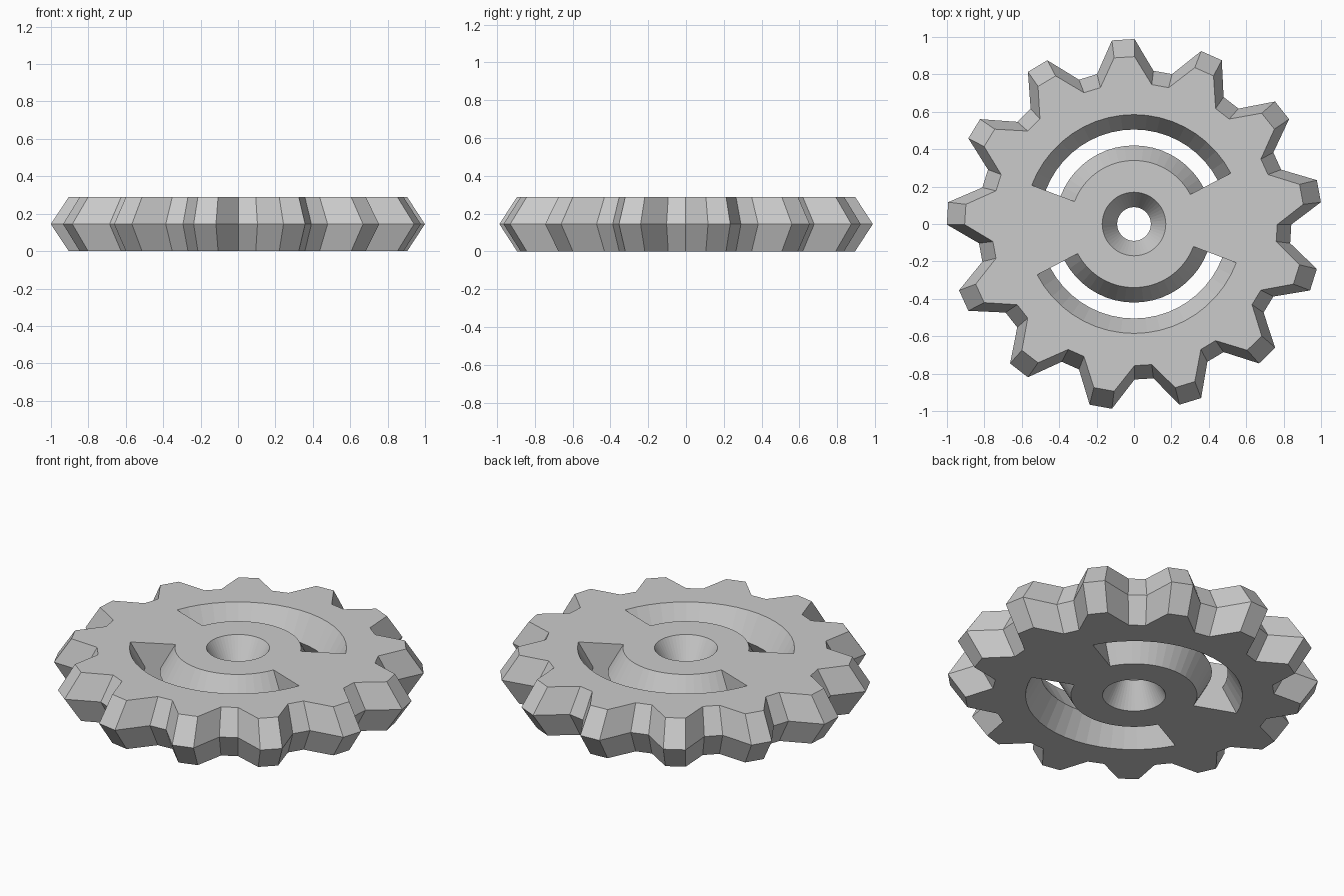
import bpy, bmesh
from math import sin, cos, tau

if "Cube" in bpy.data.objects:
    bpy.data.objects.remove(bpy.data.objects["Cube"])

TEETH = 13
N = TEETH * 4            # every ring has four columns per tooth
H = 0.289
LEVELS = (0, H / 2, H)   # bottom, waist, top

# Radii at (rim faces, waist): solid parts bulge at mid height
HOLE, HUB, SLOT = (0.17, 0.09), (0.34, 0.42), (0.585, 0.505)
TIP, ROOT = (0.905, 1.0), (0.76, 0.835)


def in_slot(i):
    """Two arc shaped slots, 180 degrees apart."""
    return 4 <= i % (N // 2) < 23


bm = bmesh.new()


def column(i):
    """Vertices of one radial section: column[ring][level]."""
    a = tau * i / N
    outer = TIP if (i - N // 4) % 4 < 2 else ROOT
    rings = []
    for ring in (HOLE, HUB, SLOT, outer):
        sx, sy, dx, dy = (1.0037, 0.992, 0.003, -0.003) if ring is outer else (1, 1, 0, 0)
        rings.append([bm.verts.new((ring[k == 1] * cos(a) * sx + dx,
                                    ring[k == 1] * sin(a) * sy + dy, z))
                      for k, z in enumerate(LEVELS)])
    return rings


cols = [column(i) for i in range(N)]


def wall(a, b, ring):
    for k in (0, 1):
        bm.faces.new((a[ring][k], b[ring][k], b[ring][k + 1], a[ring][k + 1]))


def deck(a, b, ring):
    for k in (0, 2):
        bm.faces.new((a[ring][k], a[ring + 1][k], b[ring + 1][k], b[ring][k]))


for i in range(N):
    a, b = cols[i], cols[(i + 1) % N]
    # bore and toothed rim
    wall(a, b, 0)
    wall(a, b, 3)
    # hub and rim faces
    deck(a, b, 0)
    deck(a, b, 2)
    # slot walls or solid web
    if in_slot(i):
        wall(a, b, 1)
        wall(a, b, 2)
    else:
        deck(a, b, 1)
    # slot ends
    if in_slot(i) != in_slot(i - 1):
        for k in (0, 1):
            bm.faces.new((a[1][k], a[2][k], a[2][k + 1], a[1][k + 1]))

bmesh.ops.recalc_face_normals(bm, faces=bm.faces)
mesh = bpy.data.meshes.new("gear_wheel")
bm.to_mesh(mesh)
bm.free()
gear = bpy.data.objects.new("gear_wheel", mesh)
bpy.context.collection.objects.link(gear)
